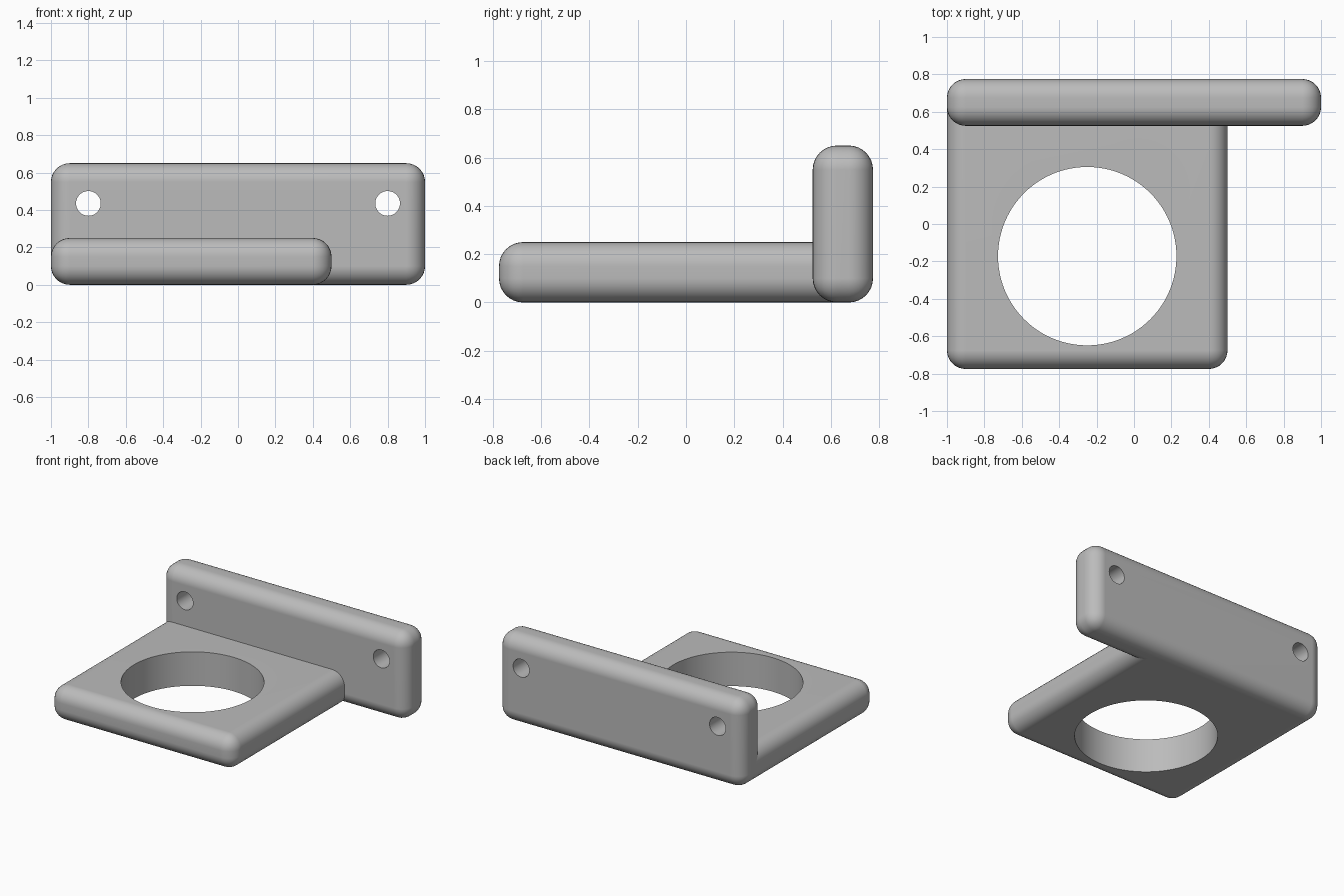
import bpy
import math

cube = bpy.data.objects.get("Cube")
if cube:
    bpy.data.objects.remove(cube, do_unlink=True)

ROUND = 0.1

grey = bpy.data.materials.new("plain grey")
grey.use_nodes = True
grey.diffuse_color = (0.5, 0.5, 0.5, 1)
for node in grey.node_tree.nodes:
    if node.type == 'BSDF_PRINCIPLED':
        node.inputs["Base Color"].default_value = (0.5, 0.5, 0.5, 1)


def activate(obj):
    bpy.ops.object.select_all(action='DESELECT')
    obj.select_set(True)
    bpy.context.view_layer.objects.active = obj


def rounded_slab(name, low, high):
    """Box between two corners with every edge rounded."""
    centre = [(a + b) / 2 for a, b in zip(low, high)]
    bpy.ops.mesh.primitive_cube_add(size=1, location=centre)
    obj = bpy.context.object
    obj.name = name
    obj.scale = [b - a for a, b in zip(low, high)]
    bpy.ops.object.transform_apply(location=False, rotation=False, scale=True)
    obj.data.materials.append(grey)
    bevel = obj.modifiers.new("rounded edges", 'BEVEL')
    bevel.width = ROUND
    bevel.segments = 8
    bevel.limit_method = 'NONE'
    bpy.ops.object.modifier_apply(modifier=bevel.name)
    return obj


def drill(obj, centre, radius, sides, tilt=0):
    """Cut a straight round hole through a slab."""
    bpy.ops.mesh.primitive_cylinder_add(
        vertices=sides, radius=radius, depth=1, location=centre,
        rotation=(tilt, 0, 0))
    cutter = bpy.context.object
    cutter.name = "hole_cutter"
    cutter.hide_render = True
    cutter.data.materials.append(grey)
    cut = obj.modifiers.new("hole", 'BOOLEAN')
    cut.operation = 'DIFFERENCE'
    cut.solver = 'EXACT'
    cut.object = cutter
    activate(obj)
    bpy.ops.object.modifier_apply(modifier=cut.name)
    bpy.data.objects.remove(cutter, do_unlink=True)


def finish(obj):
    """Smooth the rounded edges, keep the hole rims crisp and flats flat."""
    activate(obj)
    bpy.ops.object.shade_smooth_by_angle(angle=math.radians(35))
    weighted = obj.modifiers.new("flat faces", 'WEIGHTED_NORMAL')
    weighted.keep_sharp = True


# Horizontal ring plate, running into the mounting plate
ring_plate = rounded_slab("ring_plate", (-1, -0.775, 0), (0.5, 0.774, 0.25))
drill(ring_plate, (-0.25, -0.172, 0.125), 0.477, 96)
finish(ring_plate)

# Upright mounting plate with a screw hole near each end
mounting_plate = rounded_slab("mounting_plate", (-1, 0.525, 0), (1, 0.775, 0.65))
for side in (-1, 1):
    drill(mounting_plate, (side * 0.8, 0.65, 0.435), 0.066, 48, math.pi / 2)
finish(mounting_plate)
